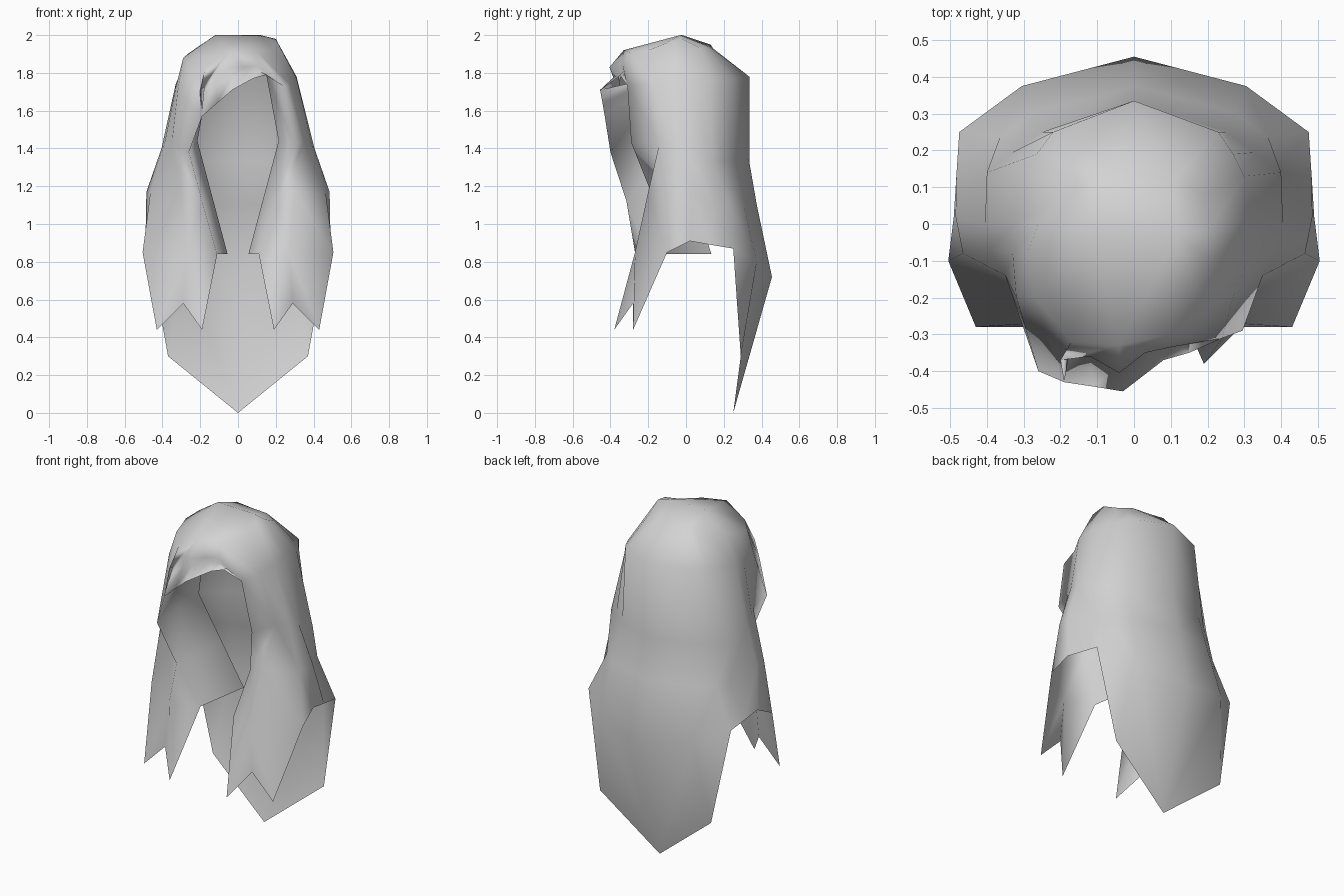
import bpy, bmesh

cube = bpy.data.objects.get("Cube")
if cube:
    bpy.data.objects.remove(cube, do_unlink=True)

grey = bpy.data.materials.new("light grey")
grey.use_nodes = True
COLOUR = (0.65, 0.65, 0.65, 1)
grey.diffuse_color = COLOUR
grey.node_tree.nodes["Principled BSDF"].inputs["Base Color"].default_value = COLOUR


def mir(p):
    return (-p[0], p[1], p[2])


def bridge(a, b):
    """Faces between two rows of equal length."""
    return [(a[i], a[i + 1], b[i + 1], b[i]) for i in range(len(a) - 1)]


def fan(tip, row):
    return [(tip, row[i], row[i + 1]) for i in range(len(row) - 1)]


def build(name, faces):
    """Smooth sheet from faces given as points; equal points are shared."""
    bm = bmesh.new()
    seen = {}
    for f in faces:
        for p in f:
            if p not in seen:
                seen[p] = bm.verts.new(p)
        bm.faces.new([seen[p] for p in f]).smooth = True
    bmesh.ops.recalc_face_normals(bm, faces=bm.faces)
    bm.normal_update()
    top = max(bm.faces, key=lambda f: f.calc_center_median().z)
    if top.normal.z < 0:
        bmesh.ops.reverse_faces(bm, faces=bm.faces)
    me = bpy.data.meshes.new(name)
    bm.to_mesh(me)
    bm.free()
    me.materials.append(grey)
    ob = bpy.data.objects.new(name, me)
    bpy.context.collection.objects.link(ob)


# Crown rings, each running from the left rim round the back to the right rim
top_ring = [(.1, -.3, 1.91), (.18, -.2, 1.92), (.21, -.1, 1.96), (.2, -.02, 1.98),
            (.19, .08, 1.93), (.15, .1, 1.935), (.11, .12, 1.94), (0, .13, 1.94),
            (-.1, .13, 1.95), (-.14, .11, 1.945), (-.18, .08, 1.94), (-.26, 0, 1.905),
            (-.29, -.08, 1.88), (-.27, -.2, 1.85), (-.17, -.32, 1.84)]
brow_ring = [(.24, -.31, 1.73), (.275, -.18, 1.74), (.31, -.1, 1.77), (.31, 0, 1.78),
             (.3, .13, 1.76), (.27, .19, 1.765), (.23, .25, 1.77), (0, .335, 1.78),
             (-.22, .25, 1.77), (-.265, .19, 1.765), (-.3, .13, 1.76), (-.33, 0, 1.74),
             (-.33, -.08, 1.72), (-.32, -.2, 1.7), (-.19, -.43, 1.57)]

# Lower rows for one half, from the front fold to the back centre
ear_half = [(.295, -.29, 1.43), (.35, -.14, 1.43), (.39, -.07, 1.42), (.405, 0, 1.4),
            (.4, .14, 1.33), (.33, .195, 1.33), (.25, .25, 1.33), (0, .335, 1.33)]
neck_half = [(.2, -.17, 1.13), (.3, -.2, 1.17), (.465, -.08, 1.16), (.485, .02, 1.17),
             (.395, .15, 1.1), (.365, .235, 1.1), (.27, .305, 1.1), (0, .375, 1.1)]
hem_half = [(.11, -.2, .84), (.27, -.27, .85), (.505, -.1, .85), (.49, .02, .91),
            (.483, .13, .89), (.475, .25, .87), (.305, .375, .8), (0, .455, .72)]
right_fold, right_neck = (-.26, -.40, 1.38), (-.19, -.315, 1.12)
ear_ring = ear_half + [mir(p) for p in ear_half[-2:0:-1]] + [right_fold]

# Cap of the head around a short flat top, and the upper sides
apex_l, apex_r = (.12, -.03, 2.0), (-.12, -.02, 2.0)
front_top = (-.04, -.33, 1.92)
faces = fan(apex_l, [front_top] + top_ring[:8])
faces += fan(apex_r, top_ring[7:] + [front_top])
faces += [(apex_l, apex_r, top_ring[7]), (apex_r, apex_l, front_top)]
faces += bridge(top_ring, brow_ring) + bridge(brow_ring, ear_ring)

# Fringe: overhanging crown edge, dent below it, then the flared hairline
edge = [(.1, -.335, 1.84), (.03, -.35, 1.83), (-.04, -.405, 1.83),
        (-.12, -.36, 1.8), (-.2, -.37, 1.71)]
dent = [(.11, -.33, 1.81), (.05, -.335, 1.8), (-.04, -.385, 1.775),
        (-.12, -.35, 1.74), (-.2, -.365, 1.66)]
rim = [(.15, -.35, 1.79), (.08, -.37, 1.77), (-.03, -.455, 1.71),
       (-.11, -.442, 1.64), brow_ring[-1]]
t0, t1, b0 = top_ring[0], top_ring[-1], brow_ring[0]
faces += fan(front_top, [t0] + edge + [t1]) + bridge(edge, dent) + bridge(dent, rim)
faces += fan(b0, [t0, edge[0], dent[0], rim[0]])
faces += fan(rim[-1], [t1, edge[-1], dent[-1]])

# Long lower hair: front strands, open side hem and pointed back panel
inner_tip, notch, outer_tip = (.19, -.38, .44), (.29, -.28, .58), (.43, -.28, .44)
back_corner, back_tip = (.37, .29, .3), (0, .25, 0)
h = hem_half
half = [(h[0], h[1], inner_tip), (h[1], notch, inner_tip),
        (h[1], h[2], outer_tip, notch),
        (h[5], h[6], back_corner), (h[6], h[7], back_tip, back_corner)]
half += bridge(neck_half[1:], hem_half[1:]) + bridge(ear_half[1:], neck_half[1:])
faces += half + [[mir(p) for p in f] for f in half]

# Folded front edge of each strand and the inner lock turning back beside the face
rear = [(.15, -.1, 1.79), (.215, -.065, 1.44), (.135, .035, 1.14), (.055, .135, .84)]
left = [b0, ear_half[0], neck_half[0], hem_half[0]]
right = [rim[-1], right_fold, right_neck, mir(hem_half[0])]
ridge = [ear_half[1], neck_half[1], hem_half[1]]
for fold, ridge, rear, brow in (
        (left, ridge, rear, rim[:1]),
        (right, [mir(p) for p in ridge], [mir(p) for p in rear], rim[2:4])):
    faces += [(ridge[0], ridge[1], fold[2]), (fold[1], ridge[0], fold[2])]
    faces += bridge(fold[2:], ridge[1:]) + bridge(rear, fold)
    faces += fan(rear[0], brow + [fold[0]])
build("hair", faces)
